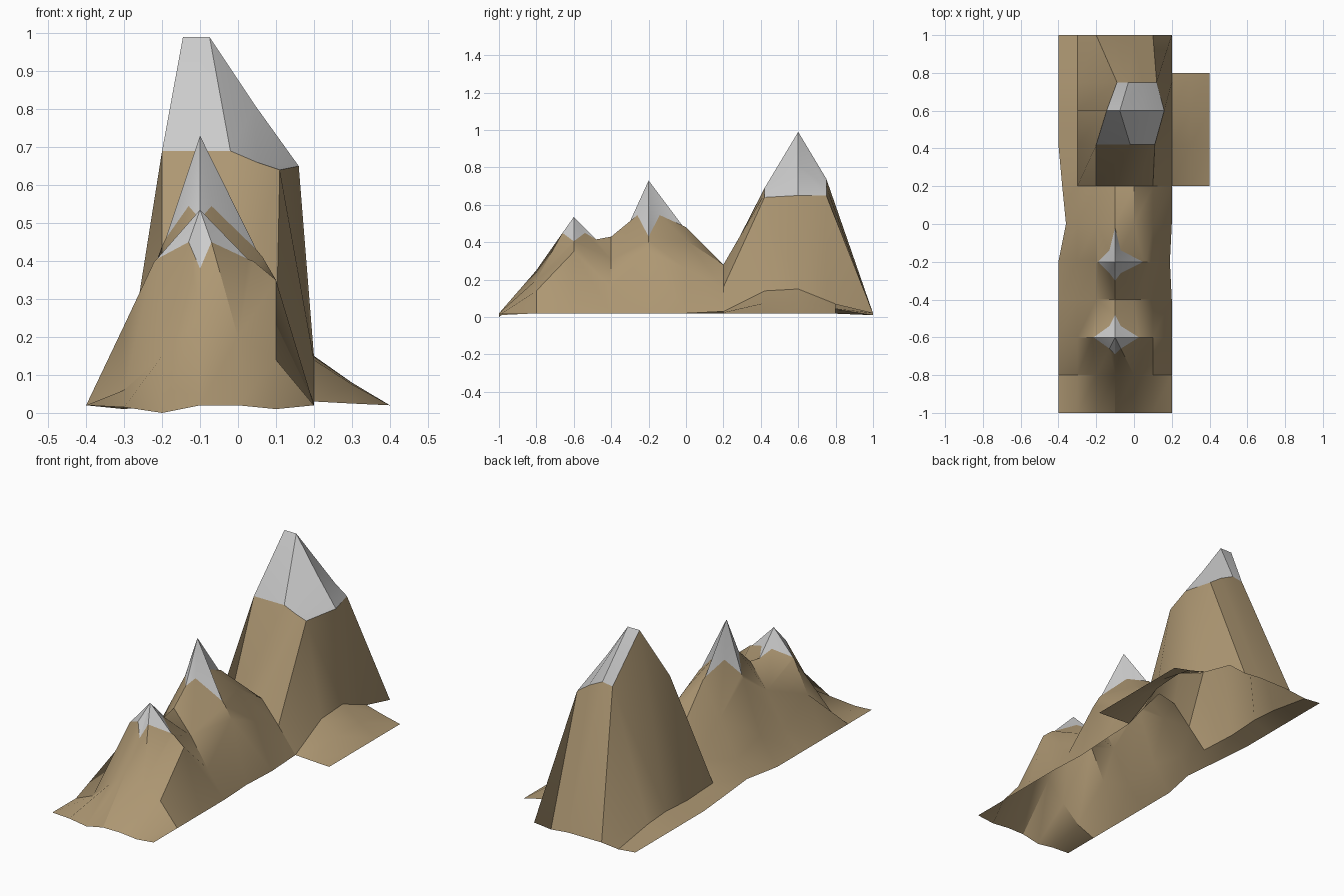
import bpy, bmesh
from mathutils import Vector

if "Cube" in bpy.data.objects:
    bpy.data.objects.remove(bpy.data.objects["Cube"])


def material(name, rgb):
    m = bpy.data.materials.new(name)
    m.diffuse_color = (*rgb, 1)
    m.use_nodes = True
    m.node_tree.nodes["Principled BSDF"].inputs["Base Color"].default_value = m.diffuse_color
    return m


ROCK = material("rock", (0.42, 0.31, 0.17))
SNOW = material("snow", (0.62, 0.62, 0.62))


def finish(bm, name):
    # every terrain face looks upward
    for f in bm.faces:
        f.normal_update()
        if f.normal.z < 0:
            f.normal_flip()
    me = bpy.data.meshes.new(name)
    bm.to_mesh(me)
    bm.free()
    me.materials.append(ROCK)
    me.materials.append(SNOW)
    ob = bpy.data.objects.new(name, me)
    bpy.context.collection.objects.link(ob)
    bpy.ops.object.select_all(action='DESELECT')
    ob.select_set(True)
    bpy.context.view_layer.objects.active = ob
    bpy.ops.object.shade_smooth_by_angle(angle=0.5)
    return ob


# Cross-sections of the range from front to back: y, heights, optional x shifts
X = (-0.4, -0.3, -0.2, -0.1, 0.0, 0.1, 0.2)
ROWS = [
    (-1.0, (.02, .015, 0, .02, .02, .01, .02), {}),
    (-0.8, (.02, .06, .15, .25, .20, .14, .02), {}),
    (-0.6, (.02, .23, .40, .535, .40, .35, .02), {2: -.22, 4: .04}),
    (-0.4, (.02, .12, .30, .43, .31, .16, .02), {}),
    (-0.2, (.02, .16, .44, .73, .41, .35, .02), {4: .065, 6: .19}),
    (0.0, (.02, .11, .30, .48, .41, .26, .02), {0: -.36}),
    (0.2, (.02, .06, .16, .26, .28, .16, .03), {0: -.38}),
    (0.42, (.02, .05, .69, .69, .66, .64, .14), {3: -.02, 4: .05, 5: .11}),
    (0.6, (.02, .06, .99, .99, .81, .65, .15), {2: -.145, 3: -.075, 4: .045, 5: .16}),
    (0.75, (.02, .05, .73, .74, .70, .65, .08), {2: -.09, 3: -.03, 4: .05, 5: .12}),
    (1.0, (.02, .01, .02, .02, .02, .01, .02), {}),
]
# Star-shaped snow caps: grid cell -> tips (fraction, z) by direction, notch (fraction, z)
CAPS = {
    (2, 3): ({(1, 0): (.9, .405), (-1, 0): (.95, .405), (0, -1): (.45, .38), (0, 1): (.6, .415)}, (.3, .45)),
    (4, 3): ({(1, 0): (.9, .43), (-1, 0): (.9, .46), (0, -1): (.5, .51), (0, 1): (.9, .49)}, (.3, .545)),
}

bm = bmesh.new()
grid = [[bm.verts.new((sh.get(i, X[i]), y, z)) for i, z in enumerate(hs)] for y, hs, sh in ROWS]


def between(a, b, frac, z):
    p = a.co.lerp(b.co, frac)
    return bm.verts.new((p.x, p.y, z))


tips = {}
for (r, c), (directions, _) in CAPS.items():
    for (dx, dy), (frac, z) in directions.items():
        tips[r, c, dx, dy] = between(grid[r][c], grid[r + dy][c + dx], frac, z)


def cap_corner(r, c, dx, dy):
    # one quadrant of a peak: snow from tip to notch to tip, rock below
    peak, far = grid[r][c], grid[r + dy][c + dx]
    side, end = grid[r][c + dx], grid[r + dy][c]
    ts, te = tips[r, c, dx, 0], tips[r, c, 0, dy]
    notch = between(peak, far, *CAPS[r, c][1])
    for tri in ((peak, ts, notch), (peak, notch, te)):
        bm.faces.new(tri).material_index = 1
    for quad in ((ts, side, far, notch), (notch, far, end, te)):
        bm.faces.new(quad)


for r in range(len(ROWS) - 1):
    for c in range(len(X) - 1):
        corner = [(pr, pc) for pr, pc in CAPS if pr in (r, r + 1) and pc in (c, c + 1)]
        if corner:
            pr, pc = corner[0]
            cap_corner(pr, pc, 1 if pc == c else -1, 1 if pr == r else -1)
            continue
        f = bm.faces.new((grid[r][c], grid[r][c + 1], grid[r + 1][c + 1], grid[r + 1][c]))
        # snow on the tall summit's front, right and back
        if r in (7, 8) and 2 <= c <= 4:
            f.material_index = 1
finish(bm, "mountain_range")

# Low foothill apron on the right of the tall summit
bm = bmesh.new()
apron = []
for y, z in ((.2, .03), (.42, .14), (.6, .15), (.8, .07)):
    apron.append([bm.verts.new((x, y, .02 + (z - .02) * k)) for x, k in ((.2, 1), (.3, .46), (.4, 0))])
for a, b in zip(apron, apron[1:]):
    for i in range(2):
        bm.faces.new((a[i], a[i + 1], b[i + 1], b[i]))
finish(bm, "foothill_apron")
